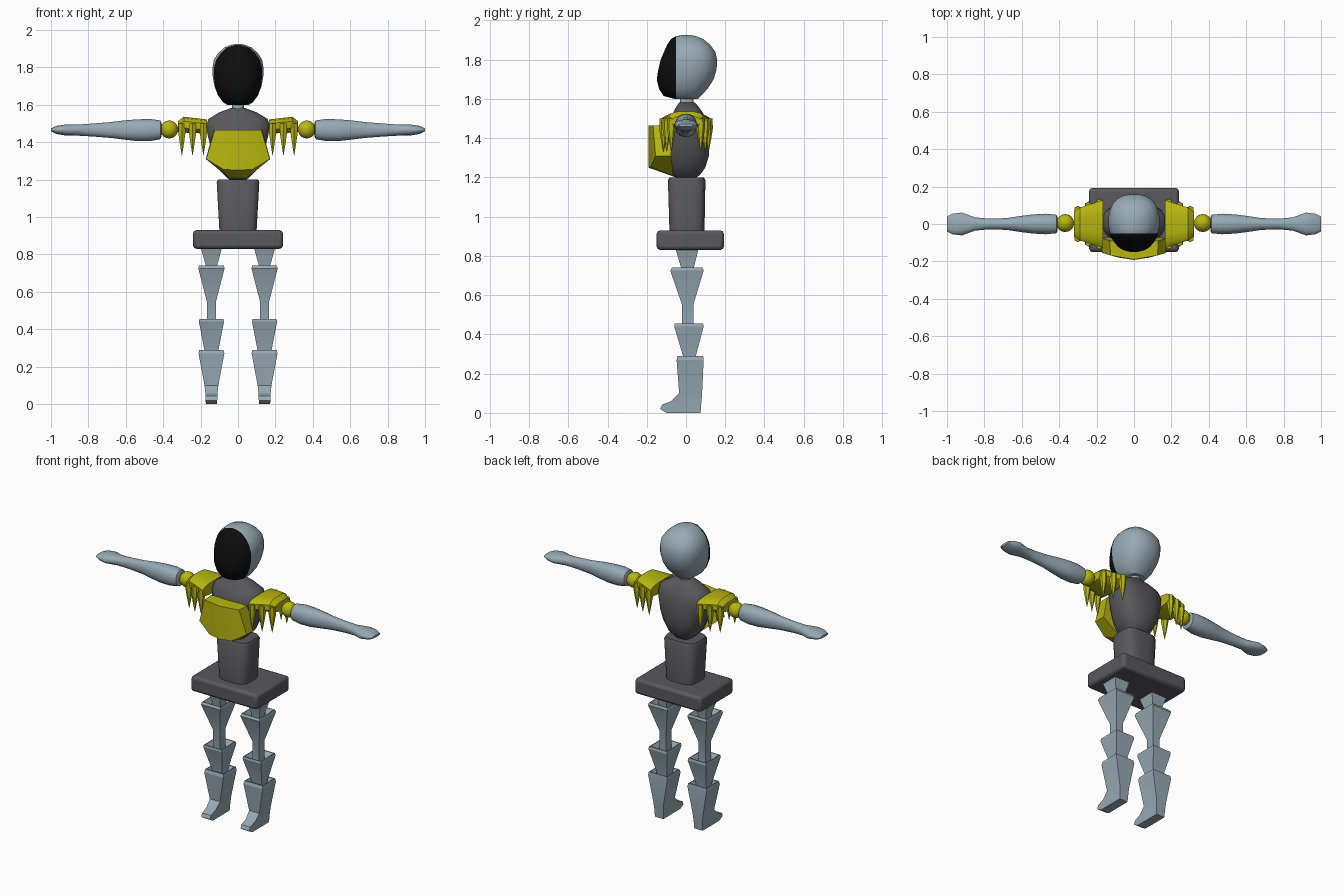
import bpy, bmesh, math

def material(name, rgb):
    m = bpy.data.materials.new(name)
    m.diffuse_color = (*rgb, 1)
    return m

PALE = material("pale_blue_grey", (0.31, 0.40, 0.46))
DARK = material("dark_grey", (0.10, 0.10, 0.11))
YELLOW = material("yellow", (0.48, 0.47, 0.005))
BLACK = material("black", (0.004, 0.004, 0.004))

def finish(bm, name, mat, smooth=40, mirror=False, bevel=0):
    bmesh.ops.recalc_face_normals(bm, faces=bm.faces)
    me = bpy.data.meshes.new(name)
    bm.to_mesh(me)
    bm.free()
    if smooth:
        me.shade_smooth()
        me.set_sharp_from_angle(angle=math.radians(smooth))
    me.materials.append(mat)
    ob = bpy.data.objects.new(name, me)
    bpy.context.collection.objects.link(ob)
    if bevel:
        b = ob.modifiers.new("bevel", 'BEVEL')
        b.width, b.segments = bevel, 2
    if mirror:
        ob.modifiers.new("mirror", 'MIRROR')
    return ob

def loft(rings, sides=16, e=0.8, axis='z', cx=0.0):
    """Rings are (t, half width, low, high); e=0 with 4 sides gives a box."""
    bm = bmesh.new()
    loops = []
    for t, w, lo, hi in rings:
        loop = []
        for i in range(sides):
            a = 2 * math.pi * (i + 0.5) / sides
            c, s = math.cos(a), math.sin(a)
            p = math.copysign(abs(c) ** e, c) * w
            q = (lo + hi) / 2 + math.copysign(abs(s) ** e, s) * (hi - lo) / 2
            loop.append(bm.verts.new((p + cx, q, t) if axis == 'z' else (t, p, q)))
        loops.append(loop)
    for A, B in zip(loops, loops[1:]):
        for i in range(sides):
            j = (i + 1) % sides
            bm.faces.new((A[i], A[j], B[j], B[i]))
    bm.faces.new(loops[0])
    bm.faces.new(loops[-1])
    return bm

# Head, cut into a pale skull and a black face mask
head = [(1.60, .06, -.06, .06), (1.615, .082, -.115, .075), (1.65, .108, -.138, .11),
        (1.70, .127, -.15, .142), (1.75, .136, -.142, .157), (1.80, .137, -.13, .16),
        (1.84, .13, -.113, .15), (1.875, .108, -.097, .125), (1.905, .075, -.077, .088),
        (1.92, .04, -.05, .05), (1.925, .015, -.02, .025)]
for name, mat, inner in (("skull", PALE, True), ("face_mask", BLACK, False)):
    bm = loft(head, 24, 0.85)
    cut = bmesh.ops.bisect_plane(bm, geom=bm.verts[:] + bm.edges[:] + bm.faces[:],
                                 plane_co=(0, -.05, 0), plane_no=(0, 1, 0),
                                 clear_inner=inner, clear_outer=not inner)
    bmesh.ops.holes_fill(bm, edges=[x for x in bm.edges if x.is_boundary])
    finish(bm, name, mat)

# Neck, torso, abdomen and pelvis
finish(loft([(1.53, .04, -.045, .05), (1.57, .032, -.03, .04), (1.63, .032, -.03, .04)]), "neck", PALE)
finish(loft([(1.195, .04, -.04, .045), (1.21, .06, -.08, .07), (1.25, .10, -.098, .10),
             (1.31, .128, -.105, .118), (1.37, .148, -.105, .122), (1.44, .165, -.10, .115),
             (1.49, .172, -.09, .105), (1.525, .16, -.07, .09), (1.56, .10, -.05, .065),
             (1.582, .04, -.035, .045)], 16, 0.75), "torso", DARK)
finish(loft([(.92, .10, -.085, .095), (1.185, .115, -.093, .10), (1.20, .108, -.085, .093)],
            16, 0.5), "abdomen", DARK)
finish(loft([(.83, .24, -.15, .193), (.93, .24, -.15, .193)], 4, 0), "pelvis", DARK, 30, bevel=.018)

# Chest plate: half of a wedge with a centre ridge, mirrored
bm = bmesh.new()
front = [(0, -.19, 1.465), (.125, -.168, 1.465), (.17, -.155, 1.31), (.08, -.18, 1.255), (0, -.192, 1.25)]
back = [(0, -.09, 1.465), (.13, -.09, 1.465), (.172, -.075, 1.31), (.05, -.065, 1.21), (0, -.065, 1.205)]
F = [bm.verts.new(p) for p in front]
B = [bm.verts.new(p) for p in back]
bm.faces.new(F)
bm.faces.new(B[::-1])
for i in range(4):
    bm.faces.new((F[i + 1], F[i], B[i], B[i + 1]))
bmesh.ops.recalc_face_normals(bm, faces=bm.faces)
finish(bm, "chest_plate", YELLOW, 20, mirror=True)

# Shoulder pads with a fringe of hanging spikes
finish(loft([(.165, .13, 1.445, 1.522), (.29, .09, 1.45, 1.537), (.32, .07, 1.455, 1.513)],
            12, 0.65, 'x'), "shoulder_pad", YELLOW, 35, mirror=True)
bm = bmesh.new()
for x, y in ((.185, .115), (.243, .098), (.30, .075)):
    for s in (-1, 1):
        profile = ((1.50, .020), (1.45, .022), (1.40, .014), (1.33, .001))
        part = loft([(z, r, s * y - r, s * y + r) for z, r in profile], 6, 1, cx=x)
        me = bpy.data.meshes.new("temp")
        part.to_mesh(me)
        part.free()
        bm.from_mesh(me)
        bpy.data.meshes.remove(me)
finish(bm, "shoulder_spikes", YELLOW, mirror=True)

# Arm joints and forearms with flattened hands
bm = bmesh.new()
bmesh.ops.create_uvsphere(bm, u_segments=16, v_segments=10, radius=.048)
bmesh.ops.translate(bm, verts=bm.verts, vec=(.368, .005, 1.468))
finish(bm, "arm_joint", YELLOW, mirror=True)
finish(loft([(.408, .035, 1.435, 1.50), (.415, .05, 1.415, 1.517), (.47, .056, 1.405, 1.525),
             (.54, .052, 1.405, 1.523), (.61, .043, 1.413, 1.517), (.68, .032, 1.422, 1.508),
             (.78, .029, 1.43, 1.50), (.85, .036, 1.434, 1.495), (.92, .062, 1.435, 1.495),
             (.97, .056, 1.443, 1.488), (1.0, .04, 1.458, 1.473)], 16, 0.9, 'x'),
       "forearm", PALE, 50, mirror=True)

# Legs: stacked square cups tapering downward, ending in a booted foot
LEG = .142
legs = {
    "hip": [(.84, .058, -.055, .065), (.74, .03, -.025, .04), (.66, .022, -.02, .032)],
    "thigh": [(.67, .025, -.02, .035), (.74, .062, -.068, .08), (.74, .066, -.072, .084),
              (.725, .07, -.08, .09), (.55, .025, -.02, .037), (.40, .025, -.02, .037)],
    "knee": [(.41, .03, -.025, .045), (.455, .06, -.052, .08), (.455, .064, -.058, .087),
             (.44, .067, -.06, .09), (.29, .038, -.015, .05), (.24, .03, -.012, .045)],
    "shin_and_foot": [(.25, .035, -.02, .055), (.29, .06, -.036, .08), (.29, .065, -.042, .087),
                      (.27, .069, -.048, .09), (.10, .037, -.035, .082), (.06, .033, -.075, .079),
                      (.042, .032, -.122, .077), (.02, .031, -.132, .076), (.0, .03, -.10, .074)],
}
for name, rings in legs.items():
    finish(loft(rings, 4, 0, cx=LEG), name, PALE, 20, mirror=True)
